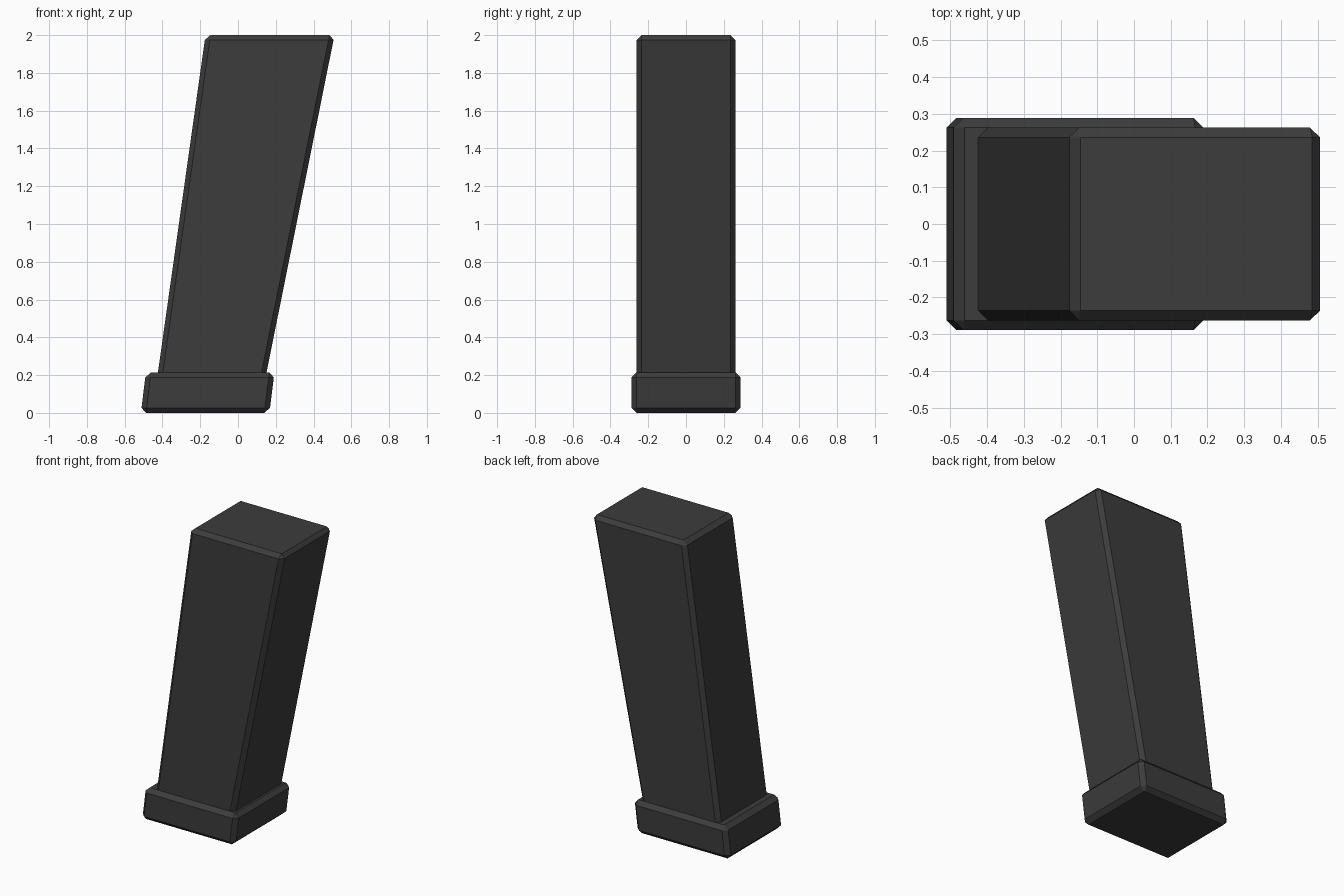
import bpy, bmesh

if "Cube" in bpy.data.objects:
    bpy.data.objects.remove(bpy.data.objects["Cube"])

mat = bpy.data.materials.new("dark grey")
mat.diffuse_color = (0.045, 0.045, 0.045, 1)
mat.use_nodes = True
mat.node_tree.nodes["Principled BSDF"].inputs["Base Color"].default_value = mat.diffuse_color


def leaning_block(name, bottom, top, z0, z1, half_y, bevel):
    """Chamfered block whose side profile (x, z) slants; bottom/top are x ranges."""
    bm = bmesh.new()
    profile = [(bottom[0], z0), (bottom[1], z0), (top[1], z1), (top[0], z1)]
    face = bm.faces.new([bm.verts.new((x, -half_y, z)) for x, z in profile])
    ext = bmesh.ops.extrude_face_region(bm, geom=[face])
    moved = [g for g in ext["geom"] if isinstance(g, bmesh.types.BMVert)]
    bmesh.ops.translate(bm, verts=moved, vec=(0, 2 * half_y, 0))
    bmesh.ops.recalc_face_normals(bm, faces=bm.faces[:])
    bmesh.ops.bevel(bm, geom=bm.edges[:], offset=bevel, segments=1,
                    affect='EDGES', profile=0.5)
    bmesh.ops.recalc_face_normals(bm, faces=bm.faces[:])
    me = bpy.data.meshes.new(name)
    bm.to_mesh(me)
    bm.free()
    me.materials.append(mat)
    ob = bpy.data.objects.new(name, me)
    bpy.context.collection.objects.link(ob)
    return ob


# Tall leaning body, widening slightly upward
leaning_block("body", (-0.440, 0.128), (-0.172, 0.511), 0.10, 2.0, 0.262, 0.026)
# Wider base plate
leaning_block("base_plate", (-0.514, 0.166), (-0.488, 0.193), 0.0, 0.214, 0.289, 0.027)
